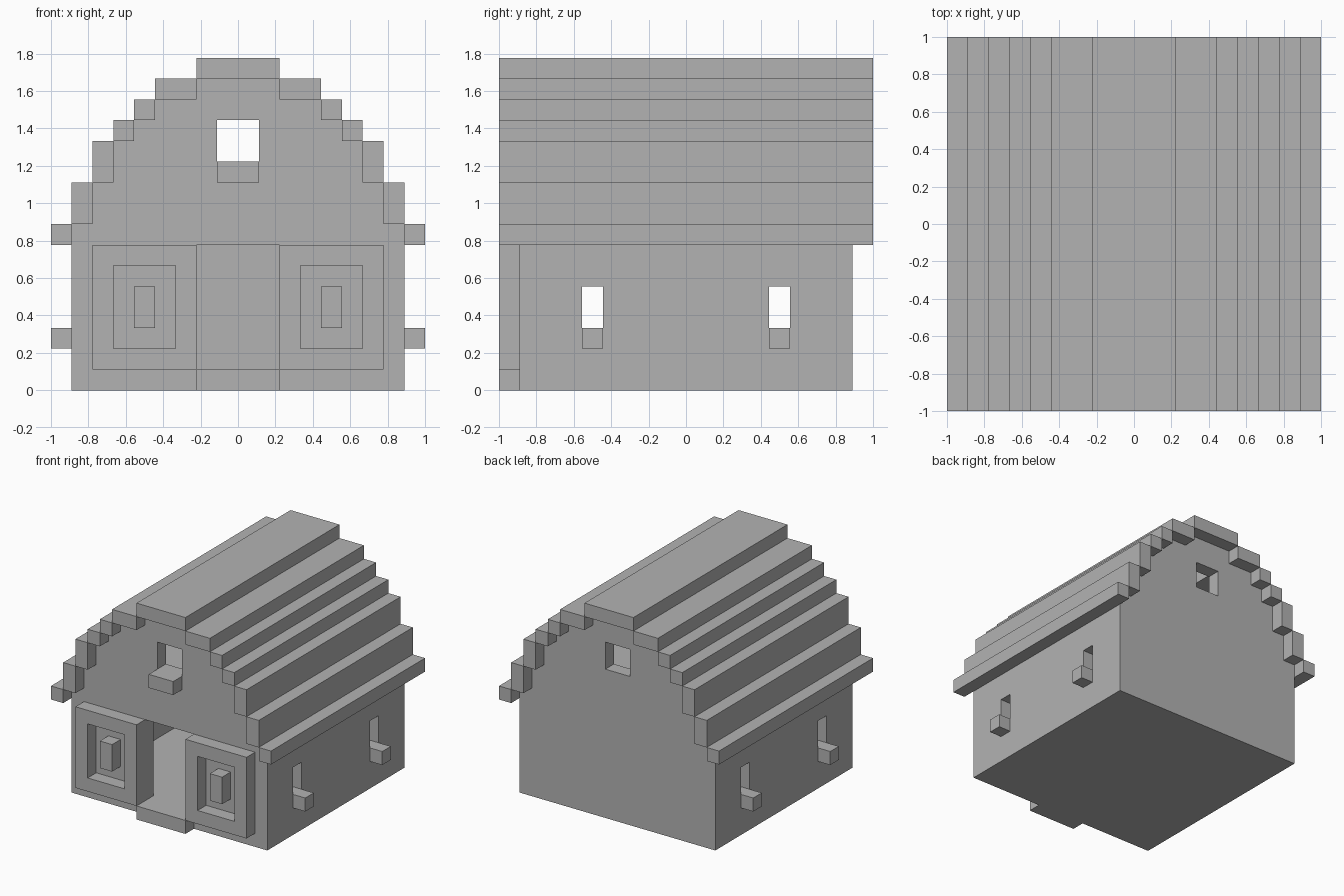
import bpy
import bmesh

U = 1 / 9  # one block

cube = bpy.data.objects.get("Cube")
if cube:
    bpy.data.objects.remove(cube, do_unlink=True)

grey = bpy.data.materials.new("plain_grey")
grey.use_nodes = True
COLOUR = (0.45, 0.45, 0.45, 1)
grey.diffuse_color = COLOUR
grey.node_tree.nodes["Principled BSDF"].inputs["Base Color"].default_value = COLOUR


def prism(name, outline, y0, y1):
    """Extrude an x-z outline (in blocks) from y0 to y1."""
    bm = bmesh.new()
    face = bm.faces.new([bm.verts.new((x * U, y0 * U, z * U)) for x, z in outline])
    top = bmesh.ops.extrude_face_region(bm, geom=[face])["geom"]
    verts = [v for v in top if isinstance(v, bmesh.types.BMVert)]
    bmesh.ops.translate(bm, verts=verts, vec=(0, (y1 - y0) * U, 0))
    bmesh.ops.recalc_face_normals(bm, faces=bm.faces)
    mesh = bpy.data.meshes.new(name)
    bm.to_mesh(mesh)
    bm.free()
    mesh.materials.append(grey)
    obj = bpy.data.objects.new(name, mesh)
    bpy.context.collection.objects.link(obj)
    return obj


def box(name, x, y, z):
    return prism(name, [(x[0], z[0]), (x[1], z[0]), (x[1], z[1]), (x[0], z[1])], *y)


def cut(obj, x, y, z):
    """Cut a box-shaped opening and bake the result."""
    cutter = box("cutter", x, y, z)
    cutter.hide_render = True
    mod = obj.modifiers.new("opening", "BOOLEAN")
    mod.operation = "DIFFERENCE"
    mod.solver = "EXACT"
    mod.object = cutter
    bpy.context.view_layer.update()
    graph = bpy.context.evaluated_depsgraph_get()
    baked = bpy.data.meshes.new_from_object(obj.evaluated_get(graph))
    obj.modifiers.clear()
    obj.data = baked
    bpy.data.objects.remove(cutter, do_unlink=True)


def span(side, a, b):
    """Range a..b mirrored to the given side."""
    return tuple(sorted((side * a, side * b)))


# Roof courses: inner x, outer x, bottom z, top z
COURSES = [(8, 9, 7, 8), (7, 8, 8, 10), (6, 7, 10, 12),
           (5, 6, 12, 13), (4, 5, 13, 14), (2, 4, 14, 15)]

# Stepped gable outline tucked under the roof courses
half = [(8, 0)]
for inner, outer, bottom, top in COURSES:
    if outer < 9:
        half += [(outer, bottom), (inner, bottom)]
half.append((2, 15))
gable = half + [(-x, z) for x, z in reversed(half)]

front_wall = prism("front_wall", gable, -8, -7)
back_wall = prism("back_wall", gable, 7, 8)
cut(front_wall, (-2, 2), (-10, -6), (1, 7))
for wall, y in ((front_wall, (-10, -6)), (back_wall, (6, 10))):
    cut(wall, (-1, 1), y, (11, 13))

# Floors
box("ground_floor", (-7, 7), (-7, 7), (0, 1))
box("attic_floor", (-7, 7), (-7, 7), (7, 8))

# Entrance step and gable window sill
box("entrance_step", (-2, 2), (-9, -8), (0, 1))
box("gable_window_sill", (-1, 1), (-9, -8), (10, 11))

# Roof
box("roof_ridge", (-2, 2), (-9, 9), (15, 16))
for side, label in ((1, "left"), (-1, "right")):
    for i, (inner, outer, bottom, top) in enumerate(COURSES):
        box(f"{label}_roof_course_{i + 1}", span(side, inner, outer), (-9, 9), (bottom, top))

    # Side wall with two windows and sills
    wall = box(f"{label}_wall", span(side, 7, 8), (-7, 7), (0, 8))
    for end, place in ((-1, "front"), (1, "back")):
        y = span(end, 4, 5)
        cut(wall, span(side, 6, 10), y, (3, 5))
        box(f"{label}_{place}_window_sill", span(side, 8, 9), y, (2, 3))

    # Raised front panel with a recessed ring around a small block
    panel = box(f"{label}_front_panel", span(side, 2, 7), (-9, -8), (1, 7))
    cut(panel, span(side, 3, 6), (-10, -7), (2, 6))
    box(f"{label}_panel_block", span(side, 4, 5), (-9, -8), (3, 5))
